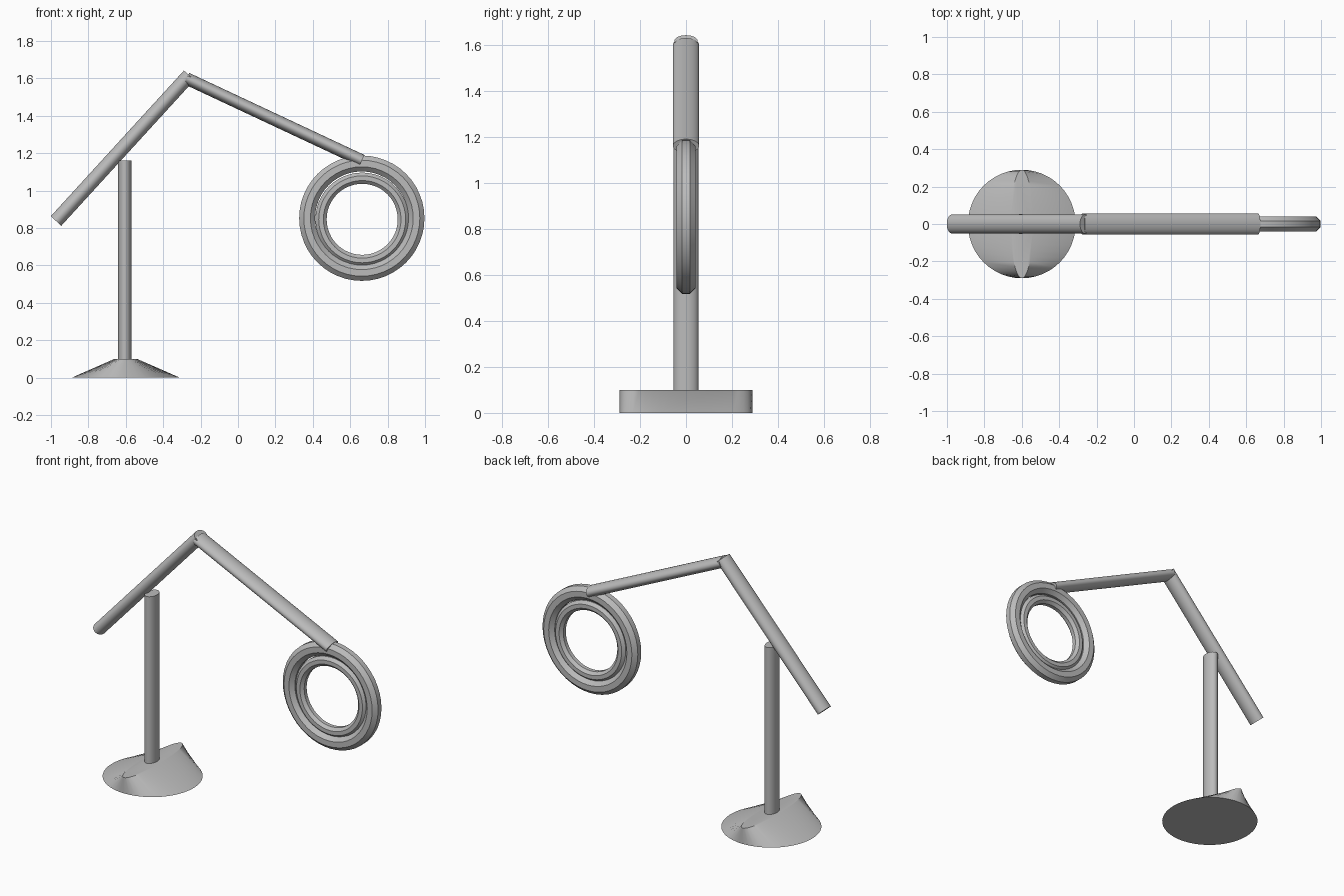
import bpy, bmesh, math
from mathutils import Vector

if "Cube" in bpy.data.objects:
    bpy.data.objects.remove(bpy.data.objects["Cube"])

grey = bpy.data.materials.new("plain grey")
grey.diffuse_color = (0.5, 0.5, 0.5, 1)
grey.use_nodes = True
grey.node_tree.nodes["Principled BSDF"].inputs["Base Color"].default_value = grey.diffuse_color


def finish(name, bm, angle=35):
    bmesh.ops.recalc_face_normals(bm, faces=bm.faces)
    me = bpy.data.meshes.new(name)
    bm.to_mesh(me)
    bm.free()
    me.materials.append(grey)
    ob = bpy.data.objects.new(name, me)
    bpy.context.collection.objects.link(ob)
    bpy.ops.object.select_all(action='DESELECT')
    ob.select_set(True)
    bpy.context.view_layer.objects.active = ob
    bpy.ops.object.shade_smooth_by_angle(angle=math.radians(angle))
    return ob


def loft(name, a, b, size_a, size_b, n=32):
    """Capped elliptical tube from a to b in the xz plane; size = (in-plane, y) radii."""
    a, b = Vector((a[0], 0, a[1])), Vector((b[0], 0, b[1]))
    d = (b - a).normalized()
    side, depth = Vector((d.z, 0, -d.x)), Vector((0, 1, 0))
    bm = bmesh.new()
    rings = []
    for c, (r, ry) in ((a, size_a), (b, size_b)):
        rings.append([bm.verts.new(c + side * r * math.cos(t) + depth * ry * math.sin(t))
                      for t in (2 * math.pi * i / n for i in range(n))])
    for i in range(n):
        j = (i + 1) % n
        bm.faces.new((rings[0][i], rings[0][j], rings[1][j], rings[1][i]))
    for r in rings:
        bm.faces.new(r)
    return finish(name, bm)


def ring(name, cx, cz, inner, outer, half_depth, n=48, m=8):
    """Ring around the y axis with an octagonal section."""
    bm = bmesh.new()
    k = 1 / math.cos(math.pi / m)
    mid, rad = (inner + outer) / 2, (outer - inner) / 2
    loops = []
    for i in range(n):
        t = 2 * math.pi * i / n
        loop = []
        for q in range(m):
            u = 2 * math.pi * (q + 0.5) / m
            r = mid + rad * k * math.cos(u)
            loop.append(bm.verts.new((cx + r * math.cos(t), half_depth * k * math.sin(u),
                                      cz + r * math.sin(t))))
        loops.append(loop)
    for i in range(n):
        p, s = loops[i], loops[(i + 1) % n]
        for q in range(m):
            w = (q + 1) % m
            bm.faces.new((p[q], p[w], s[w], s[q]))
    return finish(name, bm)


# Base: round foot pinched to a narrow ridge along y
loft("base", (-0.6, 0), (-0.6, 0.1), (0.288, 0.29), (0.06, 0.29), 48)
# Upright post and the two arms
loft("post", (-0.605, 0.09), (-0.605, 1.16), (0.036, 0.054), (0.036, 0.054))
loft("lower_arm", (-0.973, 0.837), (-0.261, 1.616), (0.038, 0.051), (0.038, 0.051))
loft("upper_arm", (-0.275, 1.599), (0.662, 1.16), (0.033, 0.057), (0.033, 0.057))
# Lamp head: two nested rings
ring("outer_ring", 0.662, 0.852, 0.25, 0.335, 0.041)
ring("inner_ring", 0.664, 0.846, 0.19, 0.25, 0.03)
